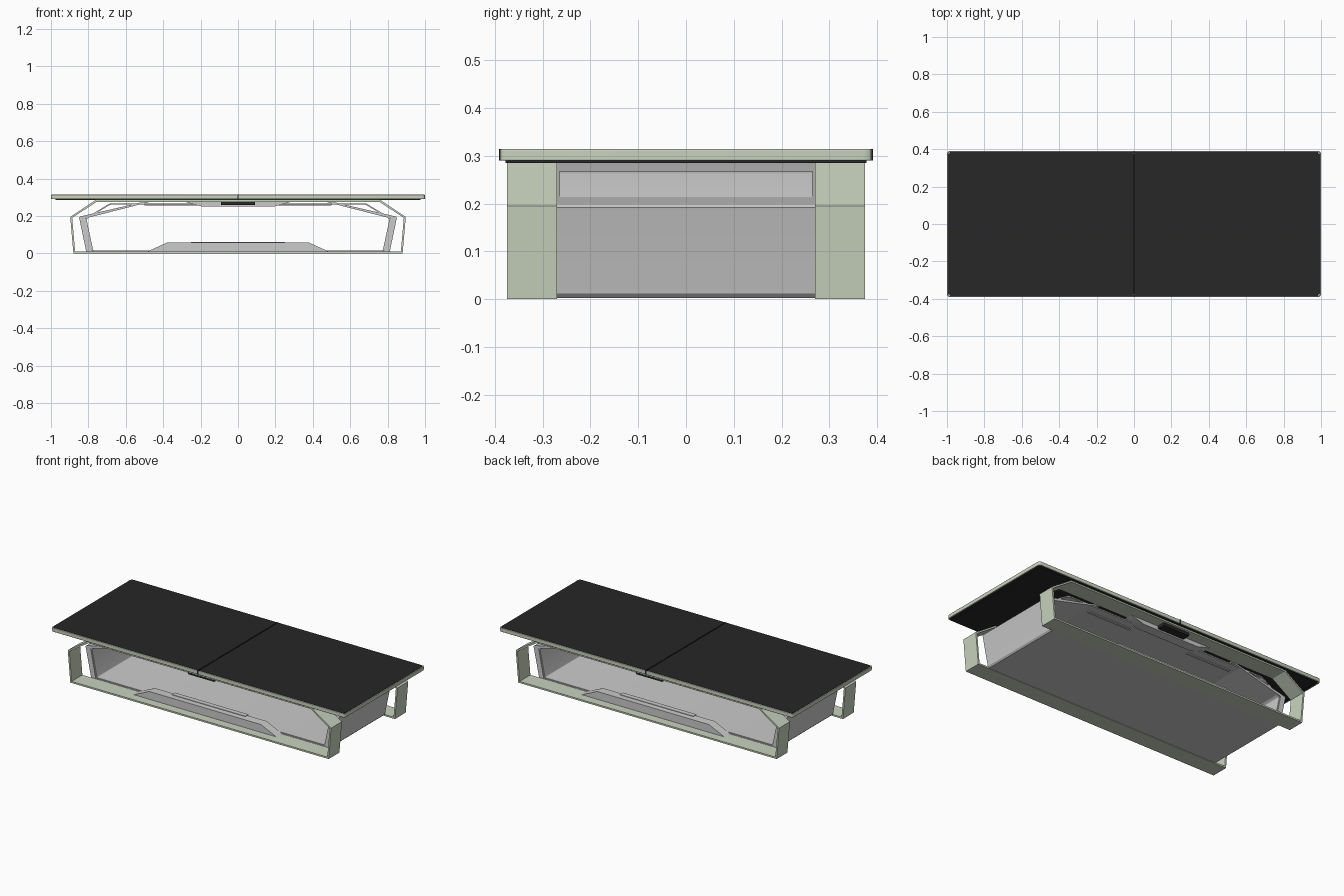
import bpy, bmesh
from math import radians
from mathutils import Vector

if "Cube" in bpy.data.objects:
    bpy.data.objects.remove(bpy.data.objects["Cube"])


def material(name, rgb):
    m = bpy.data.materials.new(name)
    m.diffuse_color = (*rgb, 1)
    m.use_nodes = True
    m.node_tree.nodes["Principled BSDF"].inputs["Base Color"].default_value = m.diffuse_color
    return m


GREEN = material("sage_metal", (0.58, 0.65, 0.52))
BLACK = material("black_top", (0.02, 0.02, 0.02))


def finish(name, bm, mat, bevel=0, mirror=""):
    bmesh.ops.recalc_face_normals(bm, faces=bm.faces)
    me = bpy.data.meshes.new(name)
    bm.to_mesh(me)
    bm.free()
    ob = bpy.data.objects.new(name, me)
    bpy.context.collection.objects.link(ob)
    if mat:
        me.materials.append(mat)
    if bevel:
        b = ob.modifiers.new("Bevel", 'BEVEL')
        b.width, b.segments, b.limit_method = bevel, 3, 'ANGLE'
    if mirror:
        m = ob.modifiers.new("Mirror", 'MIRROR')
        m.use_axis = ["X" in mirror, "Y" in mirror, False]
    bpy.ops.object.select_all(action='DESELECT')
    ob.select_set(True)
    bpy.context.view_layer.objects.active = ob
    bpy.ops.object.shade_smooth_by_angle(angle=radians(25))
    return ob


def place(p, d, axis):
    return (p[0], d, p[1]) if axis == "y" else (p[0], p[1], d)


def prism(name, pts, lo, hi, mat=None, axis="y", bevel=0, mirror=""):
    bm = bmesh.new()
    a, b = [[bm.verts.new(place(p, d, axis)) for p in pts] for d in (lo, hi)]
    n = len(pts)
    for i in range(n):
        j = (i + 1) % n
        bm.faces.new((a[i], a[j], b[j], b[i]))
    bm.faces.new(a)
    bm.faces.new(b)
    return finish(name, bm, mat, bevel, mirror)


def box(name, x0, x1, y0, y1, z0, z1, mat=None, bevel=0, mirror=""):
    return prism(name, [(x0, z0), (x1, z0), (x1, z1), (x0, z1)],
                 y0, y1, mat, "y", bevel, mirror)


def rounded(pts, r):
    # replace every corner by a short curve
    out, n = [], len(pts)
    for i in range(n):
        p, a, b = (Vector(pts[k % n]) for k in (i, i - 1, i + 1))
        s = p + (a - p).normalized() * r
        e = p + (b - p).normalized() * r
        for t in (0, 0.25, 0.5, 0.75, 1):
            out.append((1 - t) ** 2 * s + 2 * t * (1 - t) * p + t * t * e)
    return out


def inset(pts, t):
    # inward mitred offset of a counter-clockwise loop
    out, n = [], len(pts)
    for i in range(n):
        p, a, b = (Vector(pts[k % n]) for k in (i, i - 1, i + 1))
        d1, d2 = (p - a).normalized(), (b - p).normalized()
        n1, n2 = Vector((-d1.y, d1.x)), Vector((-d2.y, d2.x))
        out.append(p + (n1 + n2) * t / (1 + n1.dot(n2)))
    return out


def ring(name, pts, t, lo, hi, mat=None, axis="y", bevel=0, mirror=""):
    bm = bmesh.new()
    inner = inset(pts, t)
    loops = [[bm.verts.new(place(p, d, axis)) for p in loop]
             for loop, d in ((pts, lo), (pts, hi), (inner, hi), (inner, lo))]
    n = len(pts)
    for k in range(4):
        a, b = loops[k], loops[(k + 1) % 4]
        for i in range(n):
            j = (i + 1) % n
            bm.faces.new((a[i], a[j], b[j], b[i]))
    return finish(name, bm, mat, bevel, mirror)


def symmetric(half):
    # half runs bottom to top on the right side
    return half + [(-x, z) for x, z in reversed(half)]


# Green hoop frames at front and back
hoop = symmetric([(0.88, 0), (0.897, 0.195), (0.76, 0.286)])
ring("hoop_frame", hoop, 0.01, 0.27, 0.375, GREEN, mirror="Y")

# Grey shell with floor, side walls and sloping shoulders
shell = [(0, 0.003), (0.803, 0.003), (0.812, 0.012), (0.848, 0.185),
         (0.85, 0.192), (0.843, 0.198), (0.47, 0.284), (0.47, 0.276),
         (0.815, 0.188), (0.78, 0.012), (0, 0.012)]
prism("outer_shell", shell, -0.27, 0.27, mirror="X")

# Thin inner lining loop
lining = symmetric([(0.78, 0.01), (0.818, 0.187), (0.685, 0.268)])
ring("inner_lining", rounded(lining, 0.012), 0.007, -0.265, 0.265)

# Raised lip on the floor at both openings, with its slot bar
lip = symmetric([(0.49, 0.008), (0.38, 0.058)])
prism("floor_lip", lip, 0.265, 0.32, mirror="Y")
box("floor_slot_bar", -0.25, 0.25, 0.255, 0.285, 0.052, 0.061, mirror="Y")

# Hanging bracket under the top
bracket = symmetric([(0.19, 0.25), (0.28, 0.275)])
prism("top_bracket", bracket, 0.25, 0.31, mirror="Y")
box("hinge_block", -0.09, 0.09, 0.3, 0.36, 0.258, 0.286, BLACK, mirror="Y")
box("ceiling_bar", 0.2, 0.5, 0.2, 0.215, 0.256, 0.263, mirror="XY")

# Table top: rim, two panels with a seam, under plate
rim = rounded([(-1, -0.39), (1, -0.39), (1, 0.39), (-1, 0.39)], 0.018)
ring("top_rim", rim, 0.007, 0.290, 0.314, GREEN, "z", bevel=0.003)
panel = [(0.003, -0.385), (0.98, -0.385), (0.995, -0.37),
         (0.995, 0.37), (0.98, 0.385), (0.003, 0.385)]
prism("top_panel", panel, 0.291, 0.315, BLACK, "z", mirror="X")
box("under_plate", -0.975, 0.975, -0.378, 0.378, 0.285, 0.292, BLACK)
box("seam_clip", -0.004, 0.004, 0.38, 0.391, 0.29, 0.3145, BLACK, mirror="Y")
